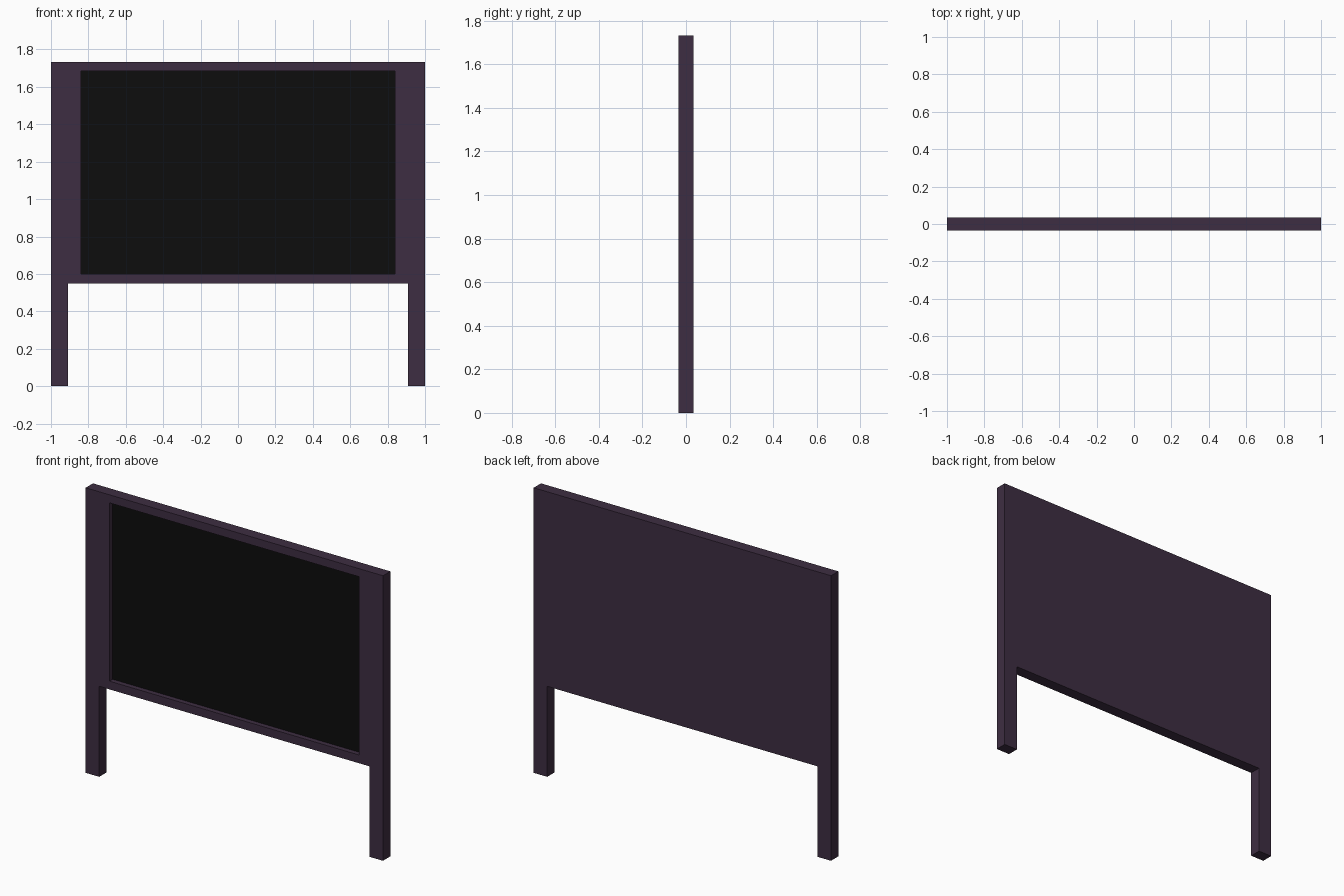
import bpy, bmesh

if "Cube" in bpy.data.objects:
    bpy.data.objects.remove(bpy.data.objects["Cube"])

HALF_W, TOP, DEPTH = 1.0, 1.733, 0.035
LEG_IN, PANEL_Z = 0.909, 0.55           # inner leg edge, panel underside
SCR_X, SCR_Z0, SCR_Z1 = 0.84, 0.60, 1.684
SCREEN_Y = -0.005                       # face of the recessed screen


def material(name, rgb):
    m = bpy.data.materials.new(name)
    m.diffuse_color = (*rgb, 1.0)
    m.use_nodes = True
    m.node_tree.nodes["Principled BSDF"].inputs["Base Color"].default_value = m.diffuse_color
    return m


def prism(name, profile, y0, y1, mat):
    """Extrude an x-z outline from y0 to y1."""
    bm = bmesh.new()
    face = bm.faces.new([bm.verts.new((x, y0, z)) for x, z in profile])
    ext = bmesh.ops.extrude_face_region(bm, geom=[face])
    moved = [v for v in ext["geom"] if isinstance(v, bmesh.types.BMVert)]
    bmesh.ops.translate(bm, verts=moved, vec=(0, y1 - y0, 0))
    bmesh.ops.recalc_face_normals(bm, faces=bm.faces)
    me = bpy.data.meshes.new(name)
    bm.to_mesh(me)
    bm.free()
    me.materials.append(mat)
    ob = bpy.data.objects.new(name, me)
    bpy.context.collection.objects.link(ob)
    return ob


def rect(x, z0, z1):
    return [(-x, z0), (x, z0), (x, z1), (-x, z1)]


purple = material("dark purple", (0.048, 0.027, 0.054))
black = material("screen black", (0.004, 0.004, 0.004))

# Frame: panel and two legs in one outline, mirrored left to right
half = [(LEG_IN, PANEL_Z), (LEG_IN, 0), (HALF_W, 0), (HALF_W, TOP)]
outline = half + [(-x, z) for x, z in reversed(half)]
frame = prism("board_frame", outline, -DEPTH, DEPTH, purple)

# Recess for the screen
cutter = prism("recess_cutter", rect(SCR_X, SCR_Z0, SCR_Z1), -0.1, SCREEN_Y + 0.004, purple)
cutter.hide_render = True
cutter.hide_set(True)
mod = frame.modifiers.new("recess", 'BOOLEAN')
mod.operation = 'DIFFERENCE'
mod.solver = 'EXACT'
mod.object = cutter

# Screen plate on the recess floor
prism("screen", rect(SCR_X, SCR_Z0, SCR_Z1), SCREEN_Y, SCREEN_Y + 0.004, black)
